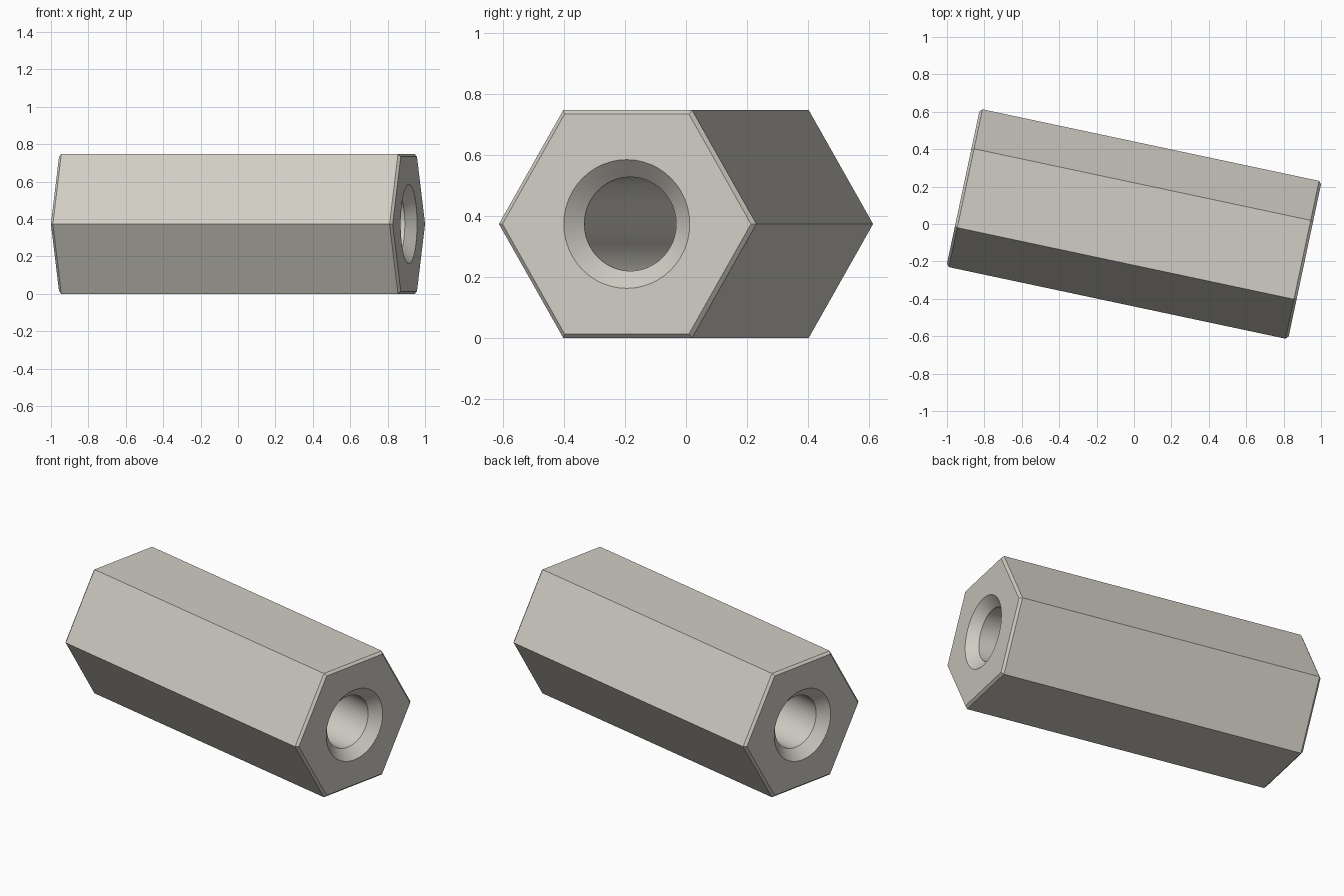
import bpy, bmesh, math

if "Cube" in bpy.data.objects:
    bpy.data.objects.remove(bpy.data.objects["Cube"])

FLATS = 0.747                  # distance across the flats
CORNER = FLATS / math.sqrt(3)  # centre to corner
HALF = 0.934                   # half length
SEGS = 48

metal = bpy.data.materials.new("warm light grey metal")
metal.use_nodes = True
colour = (0.63, 0.61, 0.55, 1)
metal.diffuse_color = colour
bsdf = metal.node_tree.nodes["Principled BSDF"]
bsdf.inputs["Base Color"].default_value = colour
bsdf.inputs["Roughness"].default_value = 0.6


def ring(bm, x, radius, hexagonal):
    """Ring of points around the x axis, round or hexagonal."""
    verts = []
    for i in range(SEGS):
        a = math.tau * i / SEGS
        r = radius
        if hexagonal:
            off = a % (math.pi / 3) - math.pi / 6
            r *= math.cos(math.pi / 6) / math.cos(off)
        verts.append(bm.verts.new((x, r * math.cos(a), r * math.sin(a))))
    return verts


# Half profile: outer edge, chamfer, countersink mouth, bore
profile = [(HALF - 0.014, CORNER, True), (HALF, CORNER - 0.015, True),
           (HALF, 0.211, False), (HALF - 0.055, 0.154, False)]
profile += [(-x, r, h) for x, r, h in reversed(profile)]

bm = bmesh.new()
rings = [ring(bm, *p) for p in profile]
for a, b in zip(rings, rings[1:] + rings[:1]):
    for i in range(SEGS):
        j = (i + 1) % SEGS
        bm.faces.new((a[i], a[j], b[j], b[i]))
bmesh.ops.recalc_face_normals(bm, faces=bm.faces)

mesh = bpy.data.meshes.new("hex_standoff")
bm.to_mesh(mesh)
bm.free()
mesh.materials.append(metal)

# Hexagonal spacer lying on a flat, turned slightly
body = bpy.data.objects.new("hex_standoff", mesh)
bpy.context.collection.objects.link(body)
body.location.z = FLATS / 2
body.rotation_euler.z = math.radians(-12)
bpy.context.view_layer.objects.active = body
body.select_set(True)
bpy.ops.object.shade_smooth_by_angle(angle=math.radians(30))
